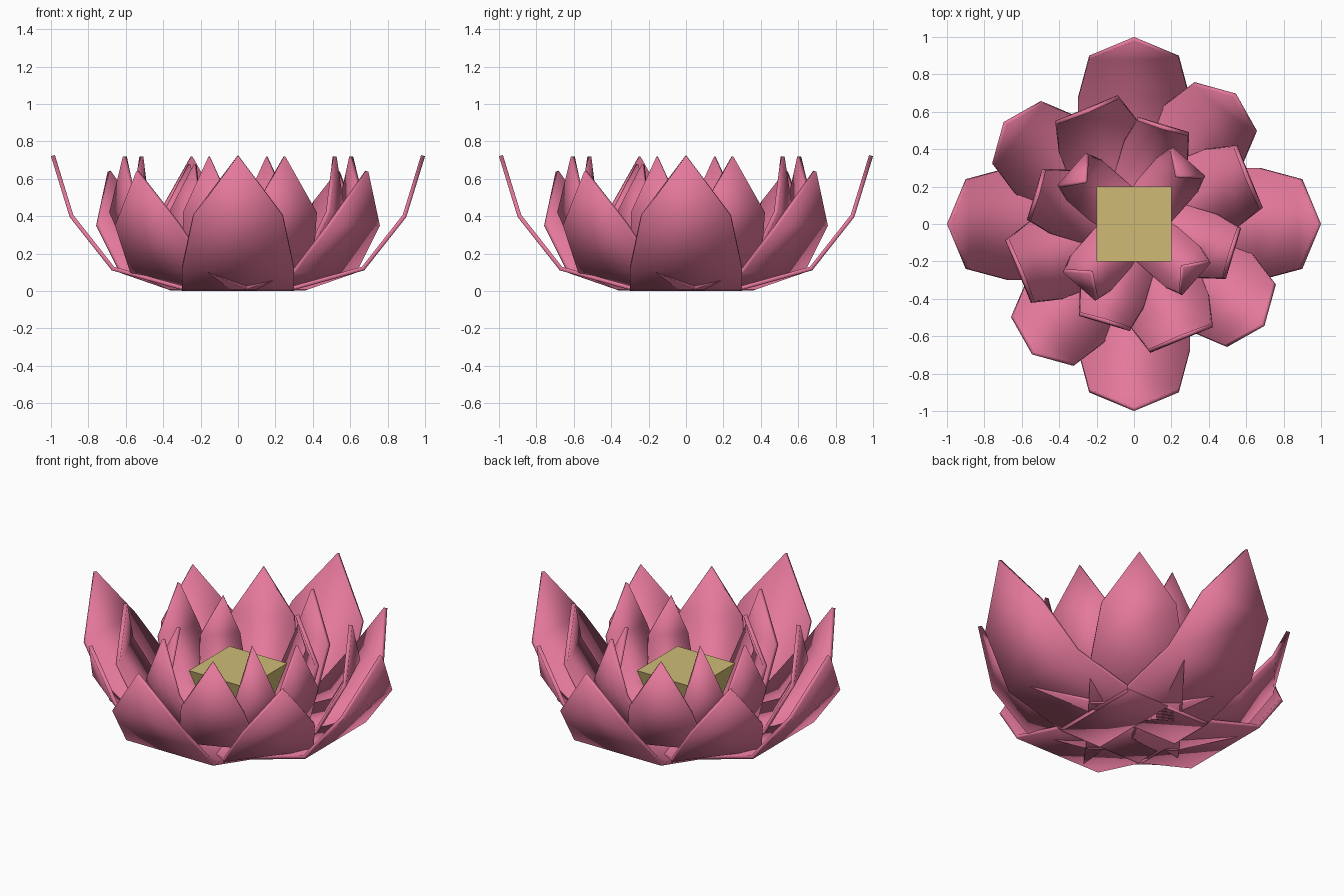
import bpy, bmesh, math

if "Cube" in bpy.data.objects:
    bpy.data.objects.remove(bpy.data.objects["Cube"])


def material(name, rgb):
    m = bpy.data.materials.new(name)
    m.diffuse_color = (*rgb, 1)
    m.use_nodes = True
    m.node_tree.nodes["Principled BSDF"].inputs["Base Color"].default_value = m.diffuse_color
    return m


pink = material("petal pink", (0.78, 0.19, 0.33))
gold = material("core yellow", (0.62, 0.50, 0.18))


def petal(name, profile, base_half, shoulder_half, angle):
    """Folded strip following (radius, height) points, ending in a point."""
    bm = bmesh.new()
    halves = [base_half, base_half, base_half, shoulder_half]
    rows = [[bm.verts.new((r, s * h, z)) for s in (-1, 1)]
            for (r, z), h in zip(profile, halves)]
    tip = bm.verts.new((profile[-1][0], 0, profile[-1][1]))
    for a, b in zip(rows, rows[1:]):
        bm.faces.new((a[0], b[0], b[1], a[1]))
    bm.faces.new((rows[-1][0], tip, rows[-1][1]))
    me = bpy.data.meshes.new(name)
    bm.to_mesh(me)
    bm.free()
    me.materials.append(pink)
    ob = bpy.data.objects.new(name, me)
    bpy.context.collection.objects.link(ob)
    ob.rotation_euler.z = math.radians(angle)
    # thickness grows toward the inside of the bloom
    mod = ob.modifiers.new("thickness", 'SOLIDIFY')
    mod.thickness = 0.022
    mod.offset = 1
    mod.use_even_offset = True
    bpy.ops.object.select_all(action='DESELECT')
    ob.select_set(True)
    bpy.context.view_layer.objects.active = ob
    bpy.ops.object.shade_smooth_by_angle(angle=math.radians(40))


# rings of four petals: name, start angle, base and shoulder half widths, profile
rings = [
    ("outer_petal", 0, 0.30, 0.24,
     [(0, 0), (0.28, 0.0), (0.675, 0.11), (0.90, 0.395), (1.0, 0.72)]),
    ("second_petal", 52, 0.265, 0.212,
     [(0, 0.003), (0.25, 0.003), (0.597, 0.098), (0.797, 0.35), (0.885, 0.637)]),
    ("third_petal", 22.3, 0.226, 0.181,
     [(0, 0.006), (0.20, 0.008), (0.51, 0.125), (0.67, 0.42), (0.665, 0.72)]),
    ("fourth_petal", 73.4, 0.177, 0.142,
     [(0, 0.010), (0.17, 0.014), (0.42, 0.125), (0.555, 0.42), (0.55, 0.72)]),
    ("inner_petal", 48.6, 0.142, 0.115,
     [(0, 0.015), (0.14, 0.02), (0.36, 0.115), (0.445, 0.40), (0.355, 0.68)]),
]
for name, start, base, shoulder, profile in rings:
    for k in range(4):
        petal(f"{name}_{k + 1}", profile, base, shoulder, start + 90 * k)

# flower core: square block tapering downward
bm = bmesh.new()
bmesh.ops.create_cube(bm, size=1)
for v in bm.verts:
    half = 0.2 if v.co.z > 0 else 0.1
    v.co = (math.copysign(half, v.co.x), math.copysign(half, v.co.y),
            0.39 if v.co.z > 0 else 0.02)
me = bpy.data.meshes.new("flower_core")
bm.to_mesh(me)
bm.free()
me.materials.append(gold)
bpy.context.collection.objects.link(bpy.data.objects.new("flower_core", me))
